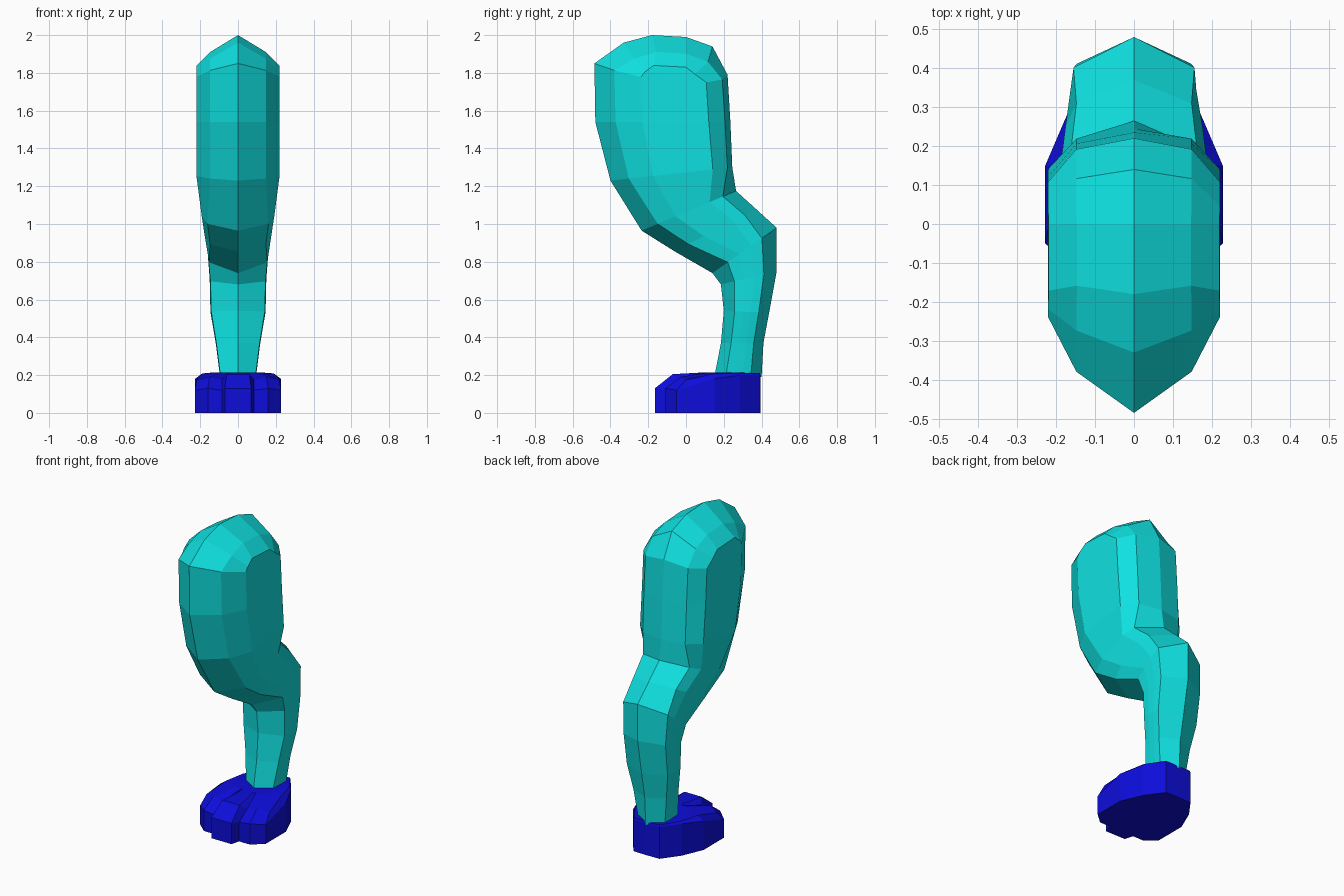
import bpy, bmesh
from mathutils import Vector

if "Cube" in bpy.data.objects:
    bpy.data.objects.remove(bpy.data.objects["Cube"])


def material(name, rgb):
    m = bpy.data.materials.new(name)
    m.diffuse_color = (*rgb, 1)
    m.use_nodes = True
    m.node_tree.nodes["Principled BSDF"].inputs["Base Color"].default_value = m.diffuse_color
    return m


def finish(name, bm, mat):
    bmesh.ops.remove_doubles(bm, verts=bm.verts, dist=0.0005)
    bmesh.ops.recalc_face_normals(bm, faces=bm.faces)
    me = bpy.data.meshes.new(name)
    bm.to_mesh(me)
    bm.free()
    me.materials.append(mat)
    ob = bpy.data.objects.new(name, me)
    bpy.context.collection.objects.link(ob)
    return ob


def bridge(bm, a, b):
    n = len(a)
    for i in range(n):
        j = (i + 1) % n
        bm.faces.new((a[i], a[j], b[j], b[i]))


cyan = material("cyan", (0.005, 0.75, 0.75))
blue = material("deep blue", (0.004, 0.004, 0.70))

# Section shapes: quarter-edge width ratio, then front-to-back fractions
# of front quarter, front side, back side and back quarter edges
SHANK = (0.97, 0.24, 0.42, 0.60, 0.77)
KNEE = (0.84, 0.17, 0.36, 0.72, 0.86)
THIGH = (0.67, 0.15, 0.35, 0.84, 0.96)
CAP = (0.67, 0.12, 0.24, 0.80, 0.95)
CROWN = (0.67, 0.12, 0.05, 1.00, 1.00)

# Leg stations: front ridge y,z; back ridge y,z; half width; side drop; shape
stations = [
    (.150, .19, .400, .19, .095, 0, SHANK),
    (.185, .37, .410, .37, .118, 0, SHANK),
    (.200, .54, .440, .53, .146, 0, SHANK),
    (.185, .68, .480, .75, .150, 0, SHANK),
    (.140, .74, .480, .98, .160, 0, SHANK),
    (-.06, .855, .370, 1.08, .176, 0, KNEE),
    (-.235, .965, .265, 1.175, .192, 0, KNEE),
    (-.40, 1.23, .245, 1.30, .220, 0, THIGH),
    (-.48, 1.54, .235, 1.54, .221, 0, THIGH),
    (-.485, 1.85, .220, 1.79, .221, .05, THIGH),
    (-.33, 1.96, .140, 1.94, .221, .15, CAP),
    (-.18, 2.00, .000, 1.99, .219, .16, CROWN),
]

# Leg: lofted ten-sided sections closed with a faceted crown
bm = bmesh.new()
rings = []
for fy, fz, by, bz, w, drop, (q, f1, f2, b2, b1) in stations:
    front, back = Vector((0, fy, fz)), Vector((0, by, bz))
    half = [(0, 0, 0), (q * w, f1, .55), (w, f2, 1),
            (w, b2, 1), (q * w, b1, .55), (0, 1, 0)]
    loop = half + [(-x, t, d) for x, t, d in half[-2:0:-1]]
    rings.append([bm.verts.new(front.lerp(back, t) + Vector((x, 0, -drop * d)))
                  for x, t, d in loop])
for a, b in zip(rings, rings[1:]):
    bridge(bm, a, b)
r = rings[-1]
for i, j, k, l in ((0, 1, 4, 5), (1, 2, 3, 4), (0, 5, 6, 9), (9, 6, 7, 8)):
    bm.faces.new((r[i], r[j], r[k], r[l]))
bm.faces.new(rings[0])
finish("leg", bm, cyan)

# Foot outline: x,y of the wall, wall height, then x,y,z of the upper rim
outline = [
    (0, -.165, .13, 0, -.07, .205),
    (.070, -.165, .13, .060, -.07, .205),
    (.085, -.110, .12, .085, -.03, .175),
    (.160, -.110, .13, .150, -.03, .190),
    (.228, -.050, .12, .218, 0, .175),
    (.228, .150, .18, .190, .15, .208),
    (.170, .285, .20, .160, .28, .212),
    (.090, .393, .20, .088, .39, .210),
    (0, .395, .20, 0, .392, .210),
]
loop = outline + [(-p[0], p[1], p[2], -p[3], p[4], p[5]) for p in outline[-2:0:-1]]

# Foot: vertical wall, bevelled toe rim with grooves, flat instep
bm = bmesh.new()
sole = [bm.verts.new((p[0], p[1], 0)) for p in loop]
wall = [bm.verts.new(p[:3]) for p in loop]
rim = [bm.verts.new(p[3:]) for p in loop]
instep = [bm.verts.new((p[3] * .6, .22 + (p[4] - .22) * .45, .214)) for p in loop]
for a, b in ((sole, wall), (wall, rim), (rim, instep)):
    bridge(bm, a, b)
bm.faces.new(sole)
bm.faces.new(instep)
finish("foot", bm, blue)
